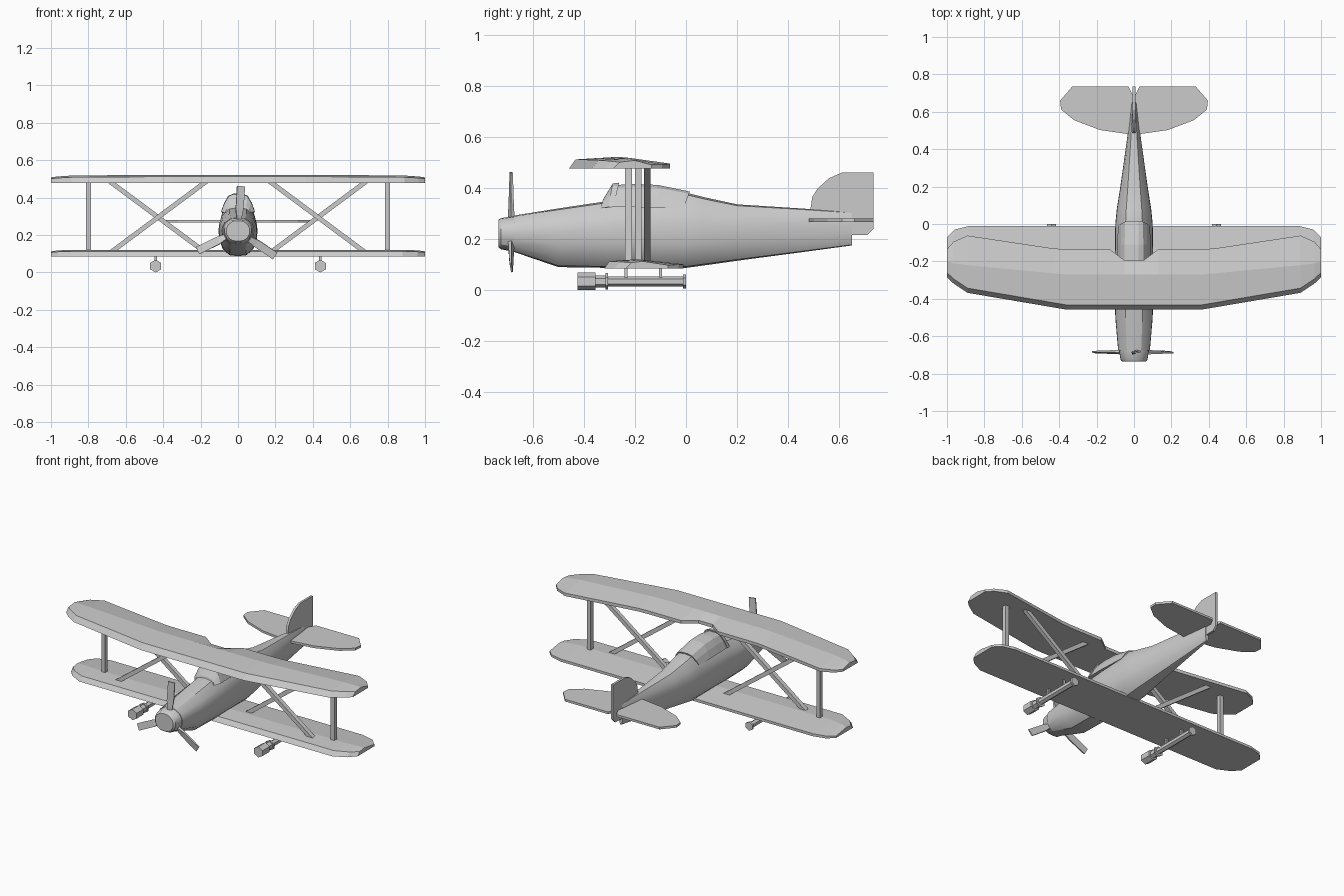
import bpy, bmesh, math
from mathutils import Vector, Matrix

if "Cube" in bpy.data.objects:
    bpy.data.objects.remove(bpy.data.objects["Cube"])


def finish(name, bm, smooth=None):
    bmesh.ops.recalc_face_normals(bm, faces=bm.faces)
    me = bpy.data.meshes.new(name)
    bm.to_mesh(me)
    bm.free()
    ob = bpy.data.objects.new(name, me)
    bpy.context.collection.objects.link(ob)
    if smooth:
        bpy.ops.object.select_all(action='DESELECT')
        ob.select_set(True)
        bpy.context.view_layer.objects.active = ob
        bpy.ops.object.shade_smooth_by_angle(angle=math.radians(smooth))
    return ob


def loft(name, rings, smooth=None):
    """Skin closed rings of equal length and cap both ends."""
    bm = bmesh.new()
    vr = [[bm.verts.new(p) for p in r] for r in rings]
    n = len(vr[0])
    for a, b in zip(vr, vr[1:]):
        for i in range(n):
            j = (i + 1) % n
            bm.faces.new((a[i], a[j], b[j], b[i]))
    bm.faces.new(vr[0])
    bm.faces.new(vr[-1])
    return finish(name, bm, smooth)


def plate(name, pts, thick, to3d):
    """Extrude a 2D outline symmetrically."""
    return loft(name, [[to3d(u, v, t) for u, v in pts] for t in (-thick / 2, thick / 2)])


def bar(name, p, q, wx, wy):
    """Strut with horizontal end faces."""
    rings = [[(c[0] + sx * wx / 2, c[1] + sy * wy / 2, c[2])
              for sx, sy in ((-1, -1), (1, -1), (1, 1), (-1, 1))] for c in (p, q)]
    return loft(name, rings)


def both(stations):
    """Mirror centre-to-tip stations across x = 0."""
    return [(-s[0],) + s[1:] for s in stations[:0:-1]] + stations


# Fuselage: y, half width, bottom, widest height, top
HALF = [(0, -1), (.45, -.96), (.8, -.7), (.97, -.3), (1, 0), (.98, .28), (.84, .62), (.45, .95), (0, 1)]
SECTION = HALF + [(-x, z) for x, z in HALF[-2:0:-1]]


def body_ring(y, w, zb, zm, zt):
    return [(x * w, y, zm + z * ((zt - zm) if z > 0 else (zm - zb))) for x, z in SECTION]


loft("fuselage", [body_ring(*s) for s in (
    (-.675, .085, .15, .222, .292), (-.5, .1, .09, .22, .32), (-.3, .104, .087, .22, .35),
    (0, .1, .087, .22, .382), (.08, .092, .098, .225, .362), (.2, .073, .115, .23, .336),
    (.45, .038, .148, .24, .32), (.65, .013, .175, .245, .306))], 30)

# Spinner and blades
loft("spinner", [body_ring(*s) for s in (
    (-.735, .062, .168, .222, .276), (-.725, .072, .16, .222, .282),
    (-.675, .08, .15, .222, .29))], 30)
for k in range(3):
    rot = Matrix.Rotation(math.radians(4 + 120 * k), 3, 'Y')
    rings = []
    for r, w, t, tw in ((.03, .024, .016, 30), (.085, .032, .014, 20), (.12, .042, .011, 14), (.24, .043, .007, 8)):
        twist = Matrix.Rotation(math.radians(tw), 3, 'Z')
        ring = []
        for sx, sy in ((-1, -1), (1, -1), (1, 1), (-1, 1)):
            v = twist @ Vector((sx * w / 2, sy * t / 2, 0))
            ring.append(rot @ (v + Vector((0, 0, r))) + Vector((0, -.685, .222)))
        rings.append(ring)
    loft(f"propeller_blade_{k + 1}", rings)


# Canopy and windshield: base y, top y, half base, half top, base z, top z
def canopy_ring(yb, yt, wb, wt, zb, zt):
    half = [(wb, 0), (wb * .55 + wt * .45, .5), (wt, .88), (wt * .5, 1)]
    pts = half + [(-x, f) for x, f in reversed(half)]
    return [(x, yb + (yt - yb) * f, zb + (zt - zb) * f) for x, f in pts]


loft("canopy", [canopy_ring(*s) for s in (
    (-.325, -.315, .07, .045, .32, .355), (-.29, -.268, .087, .047, .325, .412),
    (-.2, -.2, .089, .05, .325, .416), (-.11, -.11, .088, .05, .322, .412),
    (-.01, .015, .086, .048, .32, .386))])
loft("windshield", [canopy_ring(*s) for s in (
    (-.335, -.325, .07, .045, .32, .355), (-.305, -.287, .089, .05, .325, .418),
    (-.285, -.262, .091, .052, .325, .421))])


# Wings: x, leading y, ridge y, trailing y, ridge lift
def wing_ring(s, z, inset):
    x, lead, ridge, trail, lift = s
    return [(x, lead, z), (x, lead + inset, z + lift * .78), (x, ridge, z + lift),
            (x, trail, z + lift * .45), (x, trail, z)]


UPPER = [(0, -.458, -.27, -.195, .045), (.05, -.458, -.27, -.195, .045),
         (.13, -.458, -.27, -.135, .045), (.36, -.458, -.27, -.135, .045),
         (.43, -.446, -.264, -.131, .045), (.89, -.368, -.22, -.062, .041),
         (.965, -.318, -.21, -.095, .036), (1, -.285, -.2, -.135, .031)]
LOWER = [(0, -.32, -.19, -.01, .036), (.88, -.32, -.19, -.01, .036),
         (.96, -.28, -.18, -.03, .033), (1, -.235, -.17, -.07, .028)]
loft("upper_wing", [wing_ring(s, .477, .025) for s in both(UPPER)])
loft("lower_wing", [wing_ring(s, .085, .02) for s in both(LOWER)])

# Tail surfaces
side = [(0, .48), (.04, .482), (.18, .502), (.32, .555), (.39, .612), (.395, .66),
        (.33, .735), (.03, .735), (.006, .69)]
plate("tailplane", side + [(-x, y) for x, y in side[:0:-1]], .014, lambda u, v, t: (u, v, .273 + t))
plate("tail_fin", [(.485, .3), (.495, .365), (.515, .397), (.56, .438), (.61, .46), (.735, .46),
                   (.735, .24), (.71, .215), (.645, .215), (.645, .3)], .014, lambda u, v, t: (t, u, v))

# Struts and underwing guns, one set per side
GUN = [(-.425, .034), (-.355, .034), (-.355, .024), (-.315, .024), (-.315, .032), (-.305, .032),
       (-.305, .019), (-.012, .019), (-.012, .028), (0, .028)]
for s, tag in ((-1, "left"), (1, "right")):
    bar(f"{tag}_wing_post", (s * .8, -.187, .1), (s * .8, -.187, .49), .026, .026)
    bar(f"{tag}_front_brace", (s * .69, -.225, .1), (s * .165, -.225, .49), .042, .028)
    bar(f"{tag}_rear_brace", (s * .69, -.152, .49), (s * .165, -.152, .1), .042, .025)
    loft(f"{tag}_gun", [[(s * .44 + r * math.sin(a * math.pi / 3), y, .034 + r * math.cos(a * math.pi / 3))
                         for a in range(6)] for y, r in GUN])
    for n, y in enumerate((-.235, -.1)):
        bar(f"{tag}_gun_mount_{n + 1}", (s * .44, y, .04), (s * .44, y, .095), .012, .012)
